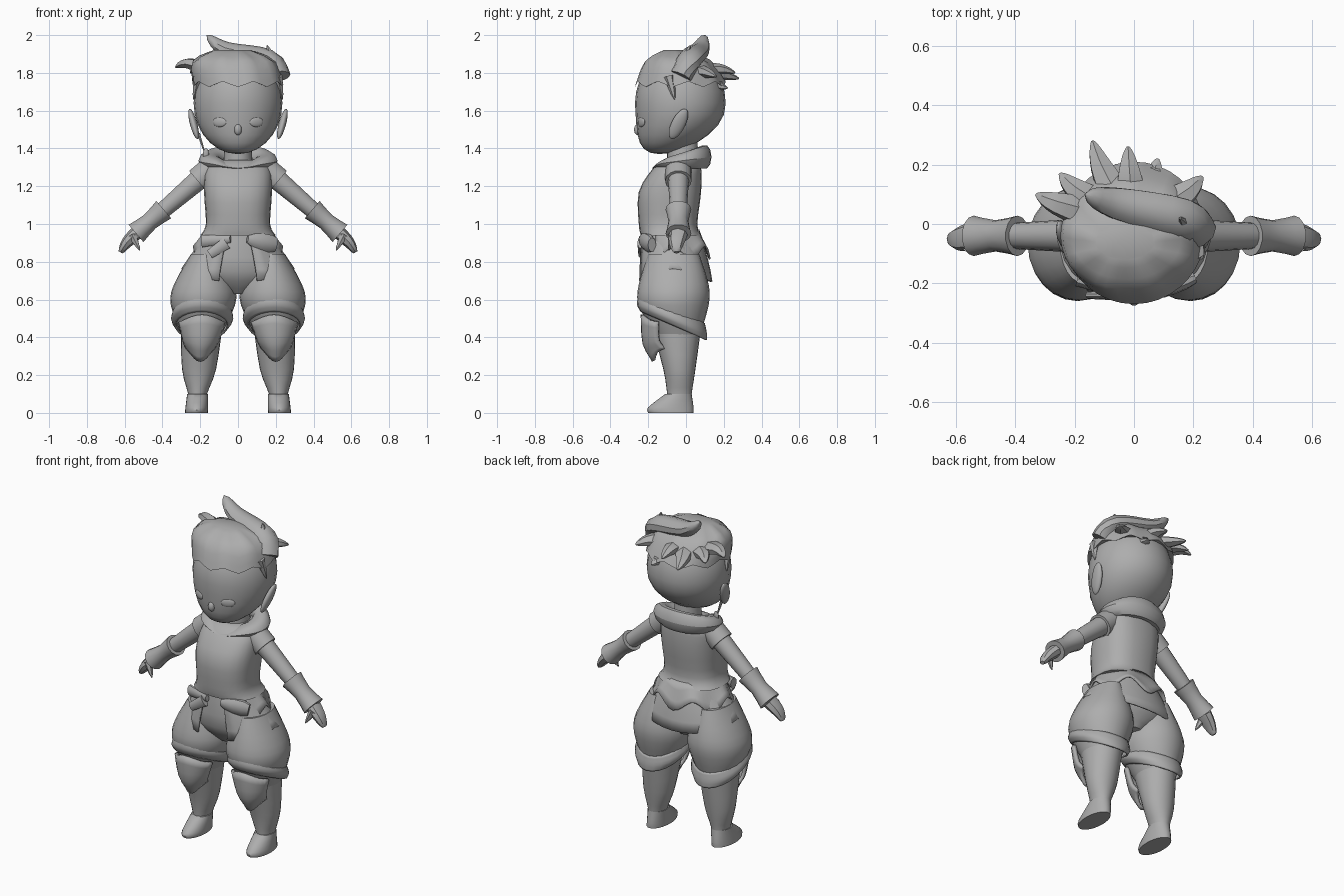
import bpy, bmesh
from math import sin, cos, pi, radians, copysign
from mathutils import Vector, Matrix

if "Cube" in bpy.data.objects:
    bpy.data.objects.remove(bpy.data.objects["Cube"])

GREY = (.42, .42, .42, 1)
clay = bpy.data.materials.new("plain grey")
clay.use_nodes = True
clay.diffuse_color = GREY
clay.node_tree.nodes["Principled BSDF"].inputs["Base Color"].default_value = GREY


def finish(name, bm, mirror=False, thick=0):
    """Turn a bmesh into a smooth shaded object."""
    bmesh.ops.recalc_face_normals(bm, faces=bm.faces)
    mesh = bpy.data.meshes.new(name)
    bm.to_mesh(mesh)
    bm.free()
    mesh.materials.append(clay)
    mesh.shade_smooth()
    mesh.set_sharp_from_angle(angle=radians(40))
    obj = bpy.data.objects.new(name, mesh)
    bpy.context.collection.objects.link(obj)
    if thick:
        obj.modifiers.new("Thickness", "SOLIDIFY").thickness = thick
    if mirror:
        obj.modifiers.new("Mirror", "MIRROR")


def spline(keys, steps):
    """Smooth curve through the key vectors."""
    keys = [Vector(key) for key in keys]
    padded = [keys[0], *keys, keys[-1]]
    curve = []
    for a, b, c, d in zip(padded, padded[1:], padded[2:], padded[3:]):
        for step in range(steps):
            t = step / steps
            curve.append(b + ((c - a) * t + (2 * a - 5 * b + 4 * c - d) * t ** 2
                              + (3 * b - a - 3 * c + d) * t ** 3) / 2)
    return curve + [keys[-1]]


def skin(name, rows, closed=True, caps=True, **style):
    """Join rows of points with quads."""
    bm = bmesh.new()
    rows = [[bm.verts.new(point) for point in row] for row in rows]
    count = len(rows[0])
    for low, high in zip(rows, rows[1:]):
        for i in range(count if closed else count - 1):
            j = (i + 1) % count
            bm.faces.new((low[i], low[j], high[j], high[i]))
    if closed and caps:
        bm.faces.new(rows[0])
        bm.faces.new(rows[-1])
    finish(name, bm, **style)


def loft(name, keys, sides=24, steps=3, arc=None, power=1, middle=lambda z: 0,
         rise=lambda angle, u: 0, **style):
    """Stack ovals given as (height, half width, front, back) from first to last key."""
    start, end = arc or (0, 360)
    angles = [radians(start + (end - start) * i / sides) for i in range(sides + bool(arc))]
    rings = spline(keys, steps)
    rows = []
    for i, (z, half, front, back) in enumerate(rings):
        u = i / (len(rings) - 1)
        rows.append([(middle(z) + half * copysign(abs(cos(a)) ** power, cos(a)),
                      (front + back) / 2 + (back - front) / 2 * copysign(abs(sin(a)) ** power, sin(a)),
                      z + rise(a, u)) for a in angles])
    skin(name, rows, closed=not arc, **style)


def tube(name, keys, radius, ratio=1, ref=(0, 1, 0), sides=10, **style):
    """Sweep an oval along key points; radius is a rule, ratio scales the oval along ref."""
    path = spline(keys, 4)
    last = len(path) - 1
    rows = []
    for i, point in enumerate(path):
        along = (path[min(i + 1, last)] - path[max(i - 1, 0)]).normalized()
        wide = Vector(ref)
        wide = (wide - along * wide.dot(along)).normalized()
        tall = along.cross(wide)
        r = radius(i / last)
        turns = [2 * pi * k / sides for k in range(sides)]
        rows.append([point + wide * r * ratio * cos(t) + tall * r * sin(t) for t in turns])
    skin(name, rows, **style)


def spike(name, keys, width, **style):
    tube(name, keys, lambda u: width * max(1 - u, .03) ** .7, sides=6, **style)


def ball(name, centre, size, turn=0, shape=lambda co: co, **style):
    bm = bmesh.new()
    matrix = (Matrix.Translation(centre) @ Matrix.Rotation(radians(turn), 4, "Z")
              @ Matrix.Diagonal((*size, 1)))
    bmesh.ops.create_uvsphere(bm, u_segments=24, v_segments=14, radius=1, matrix=matrix)
    for vert in bm.verts:
        vert.co = shape(vert.co)
    finish(name, bm, **style)


# Head: an egg whose jaw slides forward, with eyes, nose, ears and an earring
def jaw(co):
    drop = max(0, 1.62 - co.z) * 4
    return co + Vector((0, -.11 * drop ** 2, 0))


def ear_slant(co):
    return co + Vector((.25, .4, 0)) * (co.z - 1.53)


ball("head", (0, -.03, 1.64), (.235, .24, .27), shape=jaw)
ball("eye", (.097, -.236, 1.54), (.04, .01, .026), turn=25, mirror=True)
ball("nose", (0, -.255, 1.5), (.02, .02, .03))
ball("ear", (.235, -.04, 1.53), (.02, .04, .08), shape=ear_slant, mirror=True)
spike("earring_cord", [(-.21, -.05, 1.48), (-.17, -.05, 1.36)], .01)
ball("earring_drop", (-.17, -.05, 1.37), (.016, .01, .03))
loft("neck", [(1.27, .08, -.1, .07), (1.45, .07, -.1, .06)])

# Hair: a leaning cap with a jagged hairline, a crest, and locks swept back
loft("hair_cap", [(1.74, .24, -.27, .21), (1.86, .22, -.22, .13), (1.92, .1, -.12, 0)], sides=36,
     middle=lambda z: (1.74 - z) / 6, rise=lambda a, u: .015 * (1 - u) * sin(9 * a))
tube("hair_crest", [(.21, -.03, 1.78), (.16, .02, 1.87), (-.06, .07, 1.92), (-.165, .1, 2)],
     lambda u: .07 * max(0, 1 - u ** 3) ** .8 + .002, ratio=.8, ref=(0, 0, 1))
spike("hair_upright_lock", [(.2, -.03, 1.8), (.155, .02, 1.945)], .04)
for tip in ((-.33, .1, 1.83), (-.25, .17, 1.8), (-.14, .28, 1.77), (-.02, .26, 1.8),
            (.08, .22, 1.72), (.23, .16, 1.78)):
    x, y, z = tip
    spike("hair_back_lock", [(x * .4, y * .3, 1.81), (x * .8, y * .7, z + .02), tip], .065,
          ratio=.7, ref=(0, .3, 1))
spike("temple_lock", [(.21, -.09, 1.78), (.235, -.06, 1.66)], .03, mirror=True)

# Tunic and draped hood, a thick ring that climbs at the nape and dips at the throat
loft("tunic", [(.94, .2, -.24, .08), (1, .17, -.25, .06), (1.17, .18, -.25, .08),
               (1.3, .17, -.17, .08), (1.34, .1, -.11, .06)], power=.8)


def drape(a, u):
    return (1 + sin(2 * pi * u)) * (.02 * sin(a) - .02 * max(0, -sin(a)) ** 8)


roll = [2 * pi * k / 10 for k in range(11)]
loft("hood", [(1.335 + .045 * sin(t), .15 + .06 * cos(t), -.13 - .05 * cos(t), .1 + .035 * cos(t))
              for t in roll], steps=1, sides=28, rise=drape, caps=False)

# Hips, open fronted skirt, zigzag belt and sash
loft("hips", [(.63, .06, -.14, .03), (.75, .26, -.23, .1), (.97, .15, -.22, .05)])
loft("skirt", [(.97, .16, -.23, .06), (.88, .22, -.25, .1), (.77, .3, -.26, .14)], arc=(-70, 250),
     thick=.01, rise=lambda a, u: -.075 * u ** 3 * abs(sin(a)))
loft("belt", [(.97, .17, -.24, .07), (.85, .24, -.26, .13)], sides=36, arc=(-30, 210),
     thick=.01, rise=lambda a, u: .035 * u * cos(6 * a))
tube("sash_knot", [(-.04, -.24, .92), (-.19, -.19, .91)], lambda u: .02 + .015 * u, ratio=.6)
tube("sash_tail", [(-.06, -.24, .9), (-.15, -.24, .84)], lambda u: .035 - .01 * u, ratio=.5)
tube("sash_pouch", [(.05, -.24, .92), (.2, -.18, .89)], lambda u: .02 + .03 * sin(2.5 * u), ratio=.6)

# Arms: every piece sits on the line from shoulder to wrist
shoulder, wrist = Vector((.19, -.04, 1.25)), Vector((.54, -.04, .95))


def reach(start, end):
    return [shoulder.lerp(wrist, start), shoulder.lerp(wrist, end)]


tube("arm", reach(-.15, 1), lambda u: .062 - .028 * u, sides=14, mirror=True)
tube("sleeve", reach(-.15, .07), lambda u: .07, sides=14, mirror=True)
tube("bracer", reach(.58, 1), lambda u: .048 + .014 * abs(2 * u - 1), ratio=1.1, sides=14, mirror=True)
tube("hand", [wrist, (.59, -.05, .9), (.622, -.05, .85)], lambda u: .036 - .025 * u ** 2,
     ratio=1.35, sides=8, mirror=True)
spike("thumb", [(.56, -.07, .94), (.52, -.09, .86)], .026, mirror=True)


# Legs: every piece follows the outward lean from hip to foot
def leg(name, keys, **style):
    loft(name, keys, middle=lambda z: .22 - .06 * z, mirror=True, **style)


def knee_point(a, u):
    return (.04 - .11 * u) * max(0, -sin(a)) ** 3


leg("trouser_leg", [(.84, .08, -.2, .07), (.68, .16, -.25, .12), (.57, .17, -.25, .12), (.4, .1, -.16, .07)])
leg("boot", [(.45, .11, -.18, .08), (.23, .09, -.12, .05), (.1, .05, -.1, .03), (.05, .05, -.1, .03)])
leg("foot", [(0, .06, -.2, .04), (.03, .06, -.2, .04), (.1, .055, -.11, .03)])
leg("knee_cuff", [(.55, .15, -.25, .1), (.5, .165, -.26, .11), (.46, .14, -.24, .11)], caps=False,
    thick=.01, rise=lambda a, u: -.075 * sin(a))
leg("knee_pad", [(.48, .13, -.24, 0), (.38, .1, -.23, 0), (.34, .08, -.18, 0)], sides=12,
    arc=(-165, -15), thick=.02, rise=knee_point)
